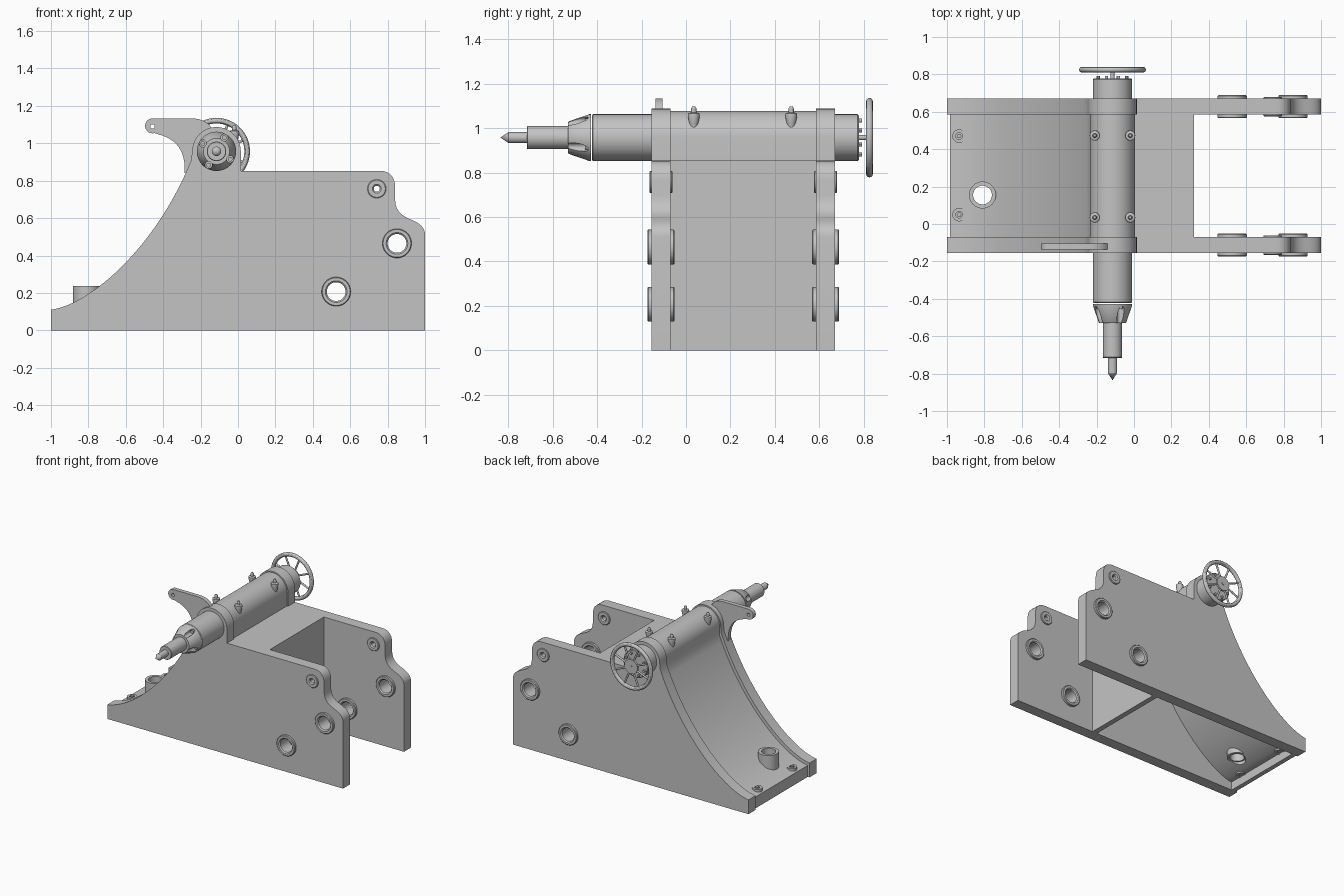
import bpy, bmesh
from math import sin, cos, pi, radians
from mathutils import Vector
from mathutils.geometry import interpolate_bezier

if "Cube" in bpy.data.objects:
    bpy.data.objects.remove(bpy.data.objects["Cube"], do_unlink=True)

grey = bpy.data.materials.new("machine grey")
grey.use_nodes = True
grey.diffuse_color = (0.55, 0.55, 0.55, 1)
grey.node_tree.nodes["Principled BSDF"].inputs["Base Color"].default_value = grey.diffuse_color

CX, CZ = -0.115, 0.957          # barrel axis
PLATES = (-0.1125, 0.6275)      # side plate centres in y
HALF = 0.0425                   # half plate thickness


def finish(name, bm):
    bmesh.ops.remove_doubles(bm, verts=bm.verts, dist=1e-5)
    bmesh.ops.recalc_face_normals(bm, faces=bm.faces)
    me = bpy.data.meshes.new(name)
    bm.to_mesh(me)
    bm.free()
    me.materials.append(grey)
    ob = bpy.data.objects.new(name, me)
    bpy.context.collection.objects.link(ob)
    return ob


def prism(name, outline, y0, y1):
    """Extrude an x-z outline along y."""
    bm = bmesh.new()
    face = bm.faces.new([bm.verts.new((x, y0, z)) for x, z in outline])
    out = bmesh.ops.extrude_face_region(bm, geom=[face])
    bmesh.ops.translate(bm, vec=(0, y1 - y0, 0),
                        verts=[v for v in out["geom"] if isinstance(v, bmesh.types.BMVert)])
    return finish(name, bm)


def lathe(name, profile, at, axis="Y", closed=False, n=40):
    """Revolve (radius, height) points around a y or z axis through a point."""
    bm = bmesh.new()
    at = Vector(at)
    rings = []
    for r, h in profile:
        ring = []
        for i in range(n):
            c, s = r * cos(2 * pi * i / n), r * sin(2 * pi * i / n)
            ring.append(bm.verts.new(at + Vector((c, h, s) if axis == "Y" else (c, s, h))))
        rings.append(ring)
    pairs = list(zip(rings, rings[1:]))
    if closed:
        pairs.append((rings[-1], rings[0]))
    for a, b in pairs:
        for i in range(n):
            j = (i + 1) % n
            bm.faces.new((a[i], a[j], b[j], b[i]))
    return finish(name, bm)


def rod(name, r, h0, h1, at, axis="Y", n=40):
    return lathe(name, [(0, h0), (r, h0), (r, h1), (0, h1)], at, axis, n=n)


def cut(ob, cutters):
    """Subtract the cutters, then remove them."""
    for c in cutters:
        mod = ob.modifiers.new("cut", "BOOLEAN")
        mod.operation, mod.solver, mod.object = "DIFFERENCE", "EXACT", c
    bpy.context.view_layer.update()
    dg = bpy.context.evaluated_depsgraph_get()
    me = bpy.data.meshes.new_from_object(ob.evaluated_get(dg))
    ob.modifiers.clear()
    ob.data = me
    for c in cutters:
        bpy.data.objects.remove(c, do_unlink=True)


def bez(a, b, c, d, n=8):
    pts = interpolate_bezier(*[Vector((x, z, 0)) for x, z in (a, b, c, d)], n)
    return [(p.x, p.y) for p in pts]


def arc(r, a0, a1, n=24, cx=CX, cz=CZ):
    angles = [radians(a0 + (a1 - a0) * i / n) for i in range(n + 1)]
    return [(cx + r * cos(a), cz + r * sin(a)) for a in angles]


def slope(dx, dz, n=28):
    pts = bez((-1, 0.11), (-0.78, 0.14), (-0.43, 0.46), (-0.25, 0.91), n)
    return [(x + dx, z + dz) for x, z in pts]


# Side plates with swept front slope, bearing collar and stepped rear shoulder
plate_outline = ([(-1, 0)] + slope(0, 0) + arc(0.13, 178, 0) + [(0.015, 0.853)]
                 + bez((0.76, 0.853), (0.81, 0.853), (0.84, 0.82), (0.84, 0.765))
                 + bez((0.84, 0.70), (0.84, 0.635), (0.88, 0.61), (0.93, 0.59))
                 + bez((0.945, 0.583), (0.98, 0.565), (1, 0.545), (1, 0.51))
                 + [(1, 0)])
BUSHES = [("upper", 0.742, 0.757, 0.05, 0.016, 0.052),
          ("middle", 0.85, 0.465, 0.078, 0.05, 0.061),
          ("lower", 0.525, 0.207, 0.078, 0.05, 0.061)]
for side, y in zip(("front", "back"), PLATES):
    plate = prism(side + "_side_plate", plate_outline, y - HALF, y + HALF)
    cut(plate, [rod("hole", ro - 0.012, -0.1, 0.1, (x, y, z)) for _, x, z, ro, ri, h in BUSHES])
    # Flanged bushes through the plate
    for label, x, z, ro, ri, h in BUSHES:
        lathe(f"{side}_{label}_bush",
              [(ri, -h + 0.008), (ri + 0.008, -h), (ro - 0.004, -h), (ro, -h + 0.004),
               (ro, h - 0.004), (ro - 0.004, h), (ri + 0.008, h), (ri, h - 0.008)],
              (x, y, z), closed=True)

# Hollow centre body: recessed slope, arched barrel saddle, deck and cross wall
outer = ([(-0.985, 0)] + slope(0.015, -0.022) + arc(0.12, 178, 0)
         + [(CX + 0.12, 0.853), (0.32, 0.853), (0.32, 0)])
inner = [(0.28, 0), (0.28, 0.81)] + [p for p in reversed(slope(0.045, -0.05)) if p[1] < 0.79]
inner = [p for p in inner if p[0] > -0.95] + [(-0.95, 0.065), (-0.95, 0)]
body = prism("centre_body", outer + inner, PLATES[0] + HALF, PLATES[1] - HALF)
SOCKET = (-0.81, 0.155, 0)
cut(body, [rod("hole", 0.06, -0.1, 0.4, SOCKET, "Z")])

# Upright socket and two lug seats at the toe
lathe("toe_socket", [(0.05, 0.11), (0.072, 0.11), (0.072, 0.236), (0.05, 0.236)],
      SOCKET, "Z", closed=True)
for i, y in enumerate((0.05, 0.47)):
    lathe(f"toe_lug_{i}", [(0.018, 0.06), (0.036, 0.06), (0.036, 0.113), (0.018, 0.113)],
          (-0.935, y, 0), "Z", closed=True)
    rod(f"toe_lug_bolt_{i}", 0.013, 0.06, 0.12, (-0.935, y, 0), "Z", n=6)

# Barrel running through both collars
AXIS = (CX, 0, CZ)
lathe("barrel", [(0, -0.422), (0.102, -0.422), (0.105, -0.418), (0.105, 0.772),
                 (0.1, 0.777), (0, 0.777)], AXIS, n=64)

# Tapered nose cap with bolt pockets
nose = lathe("nose_cap", [(0, -0.53), (0.07, -0.53), (0.074, -0.525), (0.105, -0.435),
                          (0.105, -0.427), (0, -0.427)], AXIS, n=64)
spots = [(CX + 0.085 * cos(radians(a)), 0, CZ + 0.085 * sin(radians(a)))
         for a in (60, 150, 240, 330)]
cut(nose, [rod("pocket", 0.019, -0.6, -0.44, p, n=24) for p in spots])
for i, p in enumerate(spots):
    rod(f"nose_bolt_{i}", 0.012, -0.455, -0.43, p, n=12)

# Quill with pointed centre
lathe("quill", [(0, -0.5), (0.052, -0.5), (0.052, -0.712), (0.049, -0.716), (0.025, -0.716),
                (0.025, -0.797), (0, -0.835)], AXIS)

# Rear cover bolts
for i in range(8):
    a = 2 * pi * (i + 0.5) / 8
    rod(f"rear_bolt_{i}", 0.009, 0.77, 0.791, (CX + 0.083 * cos(a), 0, CZ + 0.083 * sin(a)), n=12)

# Handwheel: rim, hub, spindle and spokes
WY = 0.825
lathe("handwheel_rim", [(0.164 + 0.015 * cos(t * pi / 6), WY + 0.015 * sin(t * pi / 6))
                        for t in range(12)], AXIS, closed=True, n=56)
rod("handwheel_hub", 0.055, WY - 0.008, WY + 0.008, AXIS)
rod("handwheel_spindle", 0.011, 0.76, WY + 0.012, AXIS, n=20)
for i in range(8):
    a = 2 * pi * (i + 0.5) / 8
    spoke = rod(f"handwheel_spoke_{i}", 0.007, 0.04, 0.16, (0, 0, 0), "Z", n=12)
    spoke.location = (CX, WY, CZ)
    spoke.rotation_euler = (0, a, 0)

# Oil cups along both shoulders of the saddle
for i, x in enumerate((-0.21, -0.02)):
    for j, y in enumerate((0.035, 0.473)):
        lathe(f"oil_cup_{i}{j}", [(0, 0.99), (0.014, 0.995), (0.02, 1.02), (0.027, 1.055),
                                  (0.026, 1.066), (0.012, 1.07), (0.012, 1.088), (0.007, 1.096),
                                  (0, 1.096)], (x, y, 0), "Z", n=24)

# Curved lever arm with an eye at its tip
lever_outline = (arc(0.04, 90, 285, 14, -0.457, 1.093)
                 + bez((-0.40, 1.04), (-0.32, 1.01), (-0.28, 0.95), (-0.285, 0.84), 12)
                 + [(-0.2, 0.86), (-0.145, 1.0)]
                 + bez((-0.14, 1.08), (-0.16, 1.11), (-0.19, 1.133), (-0.25, 1.133)))
lever = prism("lever_arm", lever_outline, -0.137, -0.105)
cut(lever, [rod("eye", 0.012, -0.3, 0.1, (-0.457, 0, 1.09), n=20)])

# Smooth the curved surfaces, keep hard edges
bpy.ops.object.select_all(action="DESELECT")
for ob in bpy.context.collection.objects:
    if ob.type == "MESH" and grey.name in ob.data.materials:
        ob.select_set(True)
        bpy.context.view_layer.objects.active = ob
bpy.ops.object.shade_smooth_by_angle(angle=radians(30))
